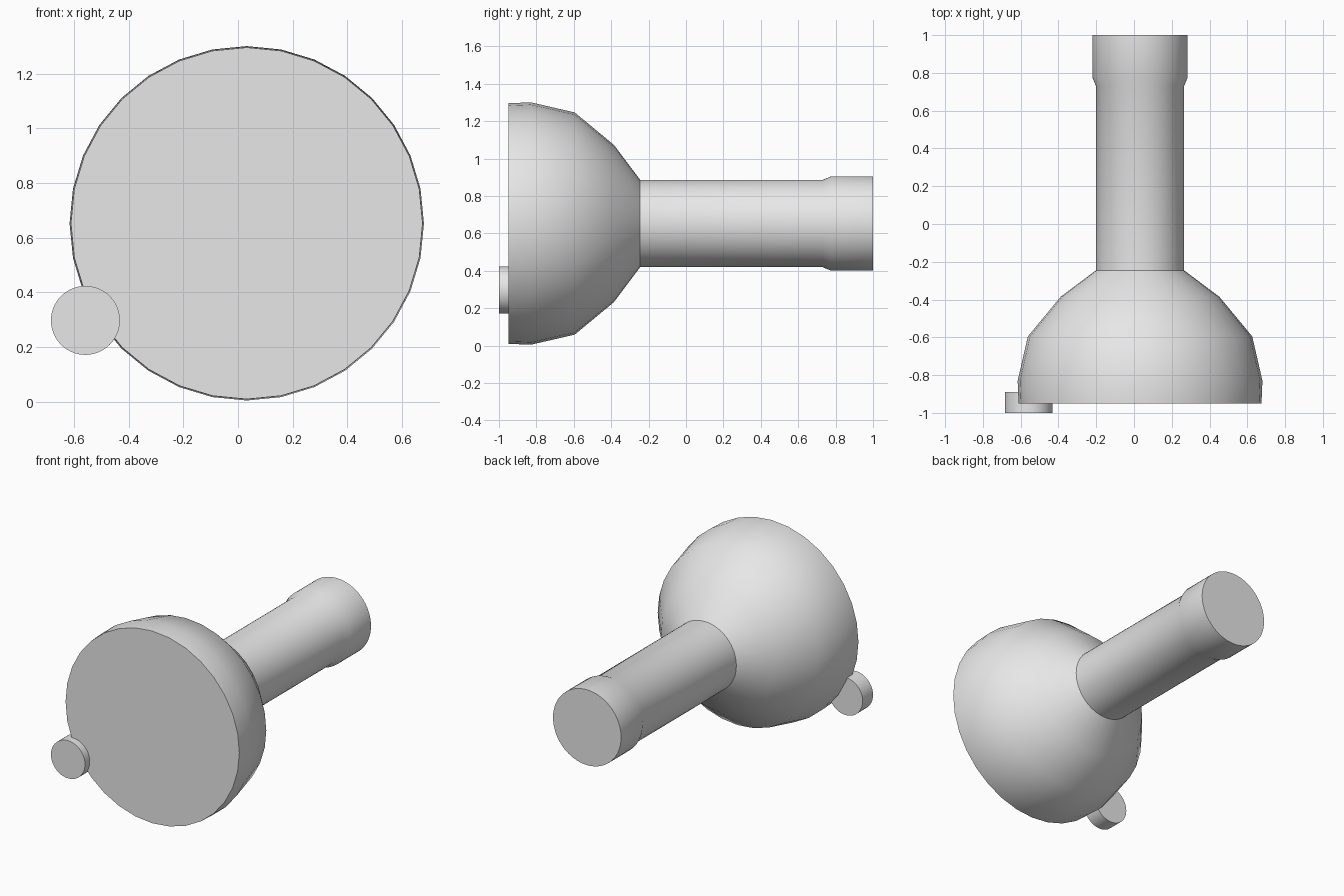
import bpy, bmesh
from math import sin, cos, tau, radians

cube = bpy.data.objects.get("Cube")
if cube:
    bpy.data.objects.remove(cube)

grey = bpy.data.materials.new("light grey")
grey.use_nodes = True
colour = (0.8, 0.8, 0.8, 1)
grey.diffuse_color = colour
grey.node_tree.nodes["Principled BSDF"].inputs["Base Color"].default_value = colour


def turned(name, x, z, profile, sides, cap_front=True, cap_back=True):
    """Revolve (y, radius) points around an axis running front to back."""
    bm = bmesh.new()
    rings = []
    for y, r in profile:
        rings.append([bm.verts.new((x + r * sin(tau * i / sides), y,
                                    z + r * cos(tau * i / sides)))
                      for i in range(sides)])
    for a, b in zip(rings, rings[1:]):
        for i in range(sides):
            j = (i + 1) % sides
            bm.faces.new((a[i], a[j], b[j], b[i]))
    if cap_front:
        bm.faces.new(rings[0])
    if cap_back:
        bm.faces.new(rings[-1])
    bmesh.ops.recalc_face_normals(bm, faces=bm.faces)
    # Open shells: make sure the walls face away from the axis
    bm.normal_update()
    wall = next(f for f in bm.faces if len(f.verts) == 4)
    mid = wall.calc_center_median()
    if wall.normal.x * (mid.x - x) + wall.normal.z * (mid.z - z) < 0:
        bmesh.ops.reverse_faces(bm, faces=bm.faces)
    mesh = bpy.data.meshes.new(name)
    bm.to_mesh(mesh)
    bm.free()
    mesh.materials.append(grey)
    obj = bpy.data.objects.new(name, mesh)
    bpy.context.collection.objects.link(obj)
    bpy.ops.object.select_all(action='DESELECT')
    obj.select_set(True)
    bpy.context.view_layer.objects.active = obj
    bpy.ops.object.shade_smooth_by_angle(angle=radians(35))
    return obj


AXIS_X, AXIS_Z = 0.032, 0.653

# Rounded head with a flat front, open where the handle joins
turned("dome_head", AXIS_X, AXIS_Z,
       [(-0.95, 0.643), (-0.83, 0.648), (-0.595, 0.594),
        (-0.385, 0.42), (-0.245, 0.233)], 32, cap_back=False)

# Straight handle flaring into an end collar
turned("handle", AXIS_X, AXIS_Z,
       [(-0.245, 0.233), (0.73, 0.233), (0.775, 0.252), (1.0, 0.252)],
       64, cap_front=False)

# Small round button on the lower right rim
turned("side_button", -0.558, 0.298, [(-1.0, 0.126), (-0.89, 0.126)], 64)
